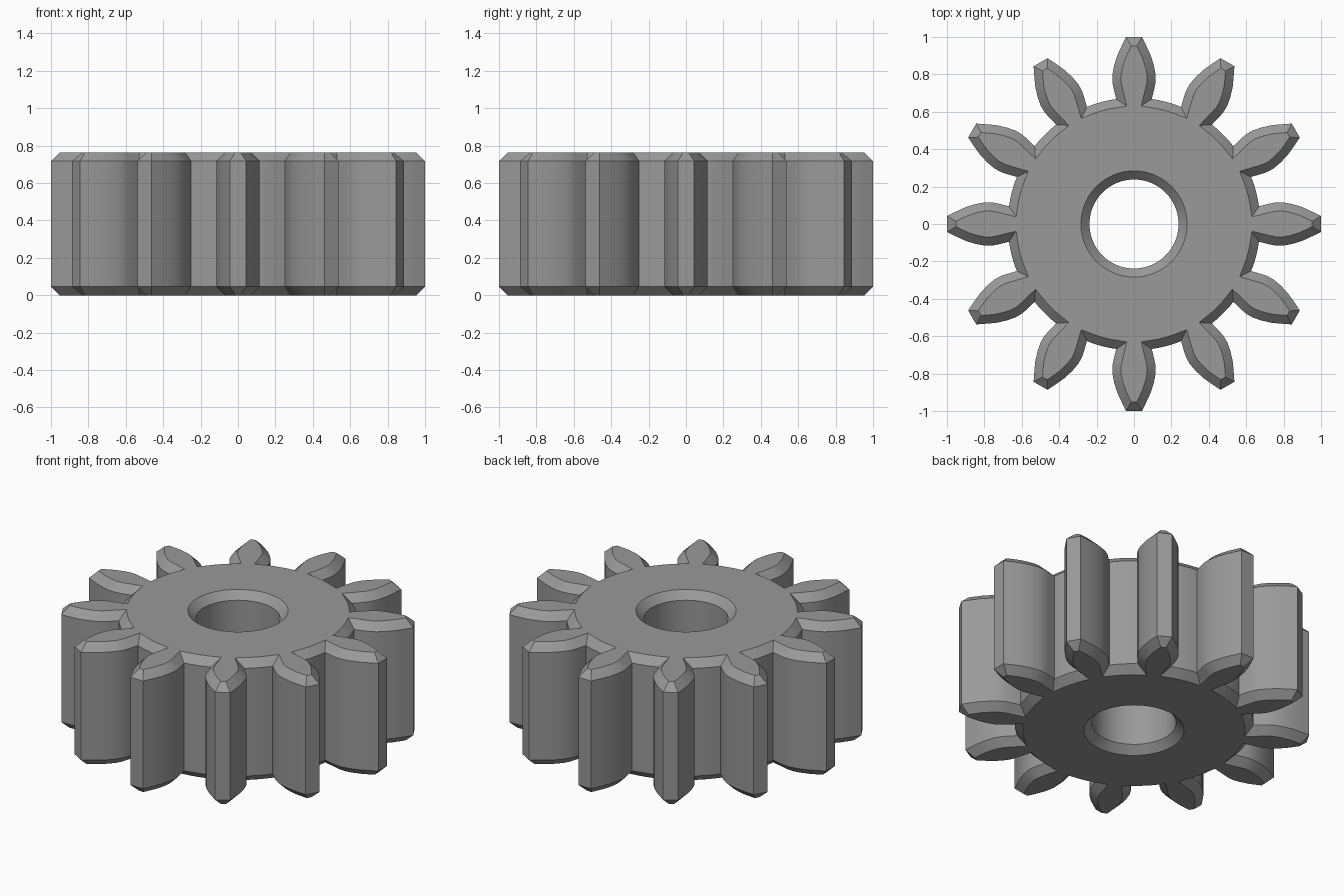
import bpy, bmesh, math
from mathutils import Vector

if "Cube" in bpy.data.objects:
    bpy.data.objects.remove(bpy.data.objects["Cube"])

TEETH, HEIGHT, CHAMFER = 12, 0.764, 0.046
ROOT, BORE, BORE_SEGS, ROOT_SEGS = 0.675, 0.238, 64, 5

# Right flank of one tooth pointing along +y, from tip to root
FLANK = [(0.043, 0.999), (0.068, 0.948), (0.090, 0.900), (0.107, 0.845),
         (0.116, 0.795), (0.115, 0.755), (0.109, 0.725), (0.095, 0.668)]


def gear_outline():
    """Clockwise outline: tooth, then root arc, repeated."""
    tooth = [(-x, y) for x, y in reversed(FLANK)] + FLANK
    half = math.atan2(*FLANK[-1])
    gap = math.tau / TEETH - 2 * half
    arc = [(ROOT * math.sin(half + gap * i / ROOT_SEGS),
            ROOT * math.cos(half + gap * i / ROOT_SEGS)) for i in range(1, ROOT_SEGS)]
    pts = []
    for t in range(TEETH):
        a = math.tau * t / TEETH
        c, s = math.cos(a), math.sin(a)
        pts += [Vector((x * c + y * s, y * c - x * s)) for x, y in tooth + arc]
    return pts


def inset(pts, d):
    """Mitred inward offset of a clockwise outline."""
    out = []
    for i, p in enumerate(pts):
        e1 = (p - pts[i - 1]).normalized()
        e2 = (pts[(i + 1) % len(pts)] - p).normalized()
        n1, n2 = Vector((e1.y, -e1.x)), Vector((e2.y, -e2.x))
        out.append(p + (n1 + n2) * (d / (1 + n1.dot(n2))))
    return out


def circle(r):
    return [Vector((r * math.sin(math.tau * i / BORE_SEGS),
                    r * math.cos(math.tau * i / BORE_SEGS))) for i in range(BORE_SEGS)]


def wall(bm, wide, narrow):
    """Vertical wall with a chamfer at both ends; returns the end loops' edges."""
    levels = [(narrow, 0), (wide, CHAMFER), (wide, HEIGHT - CHAMFER), (narrow, HEIGHT)]
    rings = [[bm.verts.new((p.x, p.y, z)) for p in pts] for pts, z in levels]
    n = len(wide)
    for a, b in zip(rings, rings[1:]):
        for i in range(n):
            j = (i + 1) % n
            bm.faces.new((a[i], a[j], b[j], b[i]))
    return [[bm.edges.get((r[i], r[(i + 1) % n])) for i in range(n)]
            for r in (rings[0], rings[-1])]


# Gear body: toothed rim, chamfered bore, flat end faces
bm = bmesh.new()
outline = gear_outline()
rim = wall(bm, outline, inset(outline, CHAMFER))
bore = wall(bm, circle(BORE), circle(BORE + CHAMFER))
for k in range(2):
    bmesh.ops.triangle_fill(bm, use_beauty=True, use_dissolve=False, edges=rim[k] + bore[k])
bmesh.ops.recalc_face_normals(bm, faces=bm.faces)

mesh = bpy.data.meshes.new("spur_gear")
bm.to_mesh(mesh)
bm.free()
gear = bpy.data.objects.new("spur_gear", mesh)
bpy.context.collection.objects.link(gear)

steel = bpy.data.materials.new("steel grey")
steel.diffuse_color = (0.32, 0.32, 0.32, 1)
steel.use_nodes = True
steel.node_tree.nodes["Principled BSDF"].inputs["Base Color"].default_value = steel.diffuse_color
mesh.materials.append(steel)

bpy.context.view_layer.objects.active = gear
gear.select_set(True)
bpy.ops.object.shade_smooth_by_angle(angle=math.radians(30))
